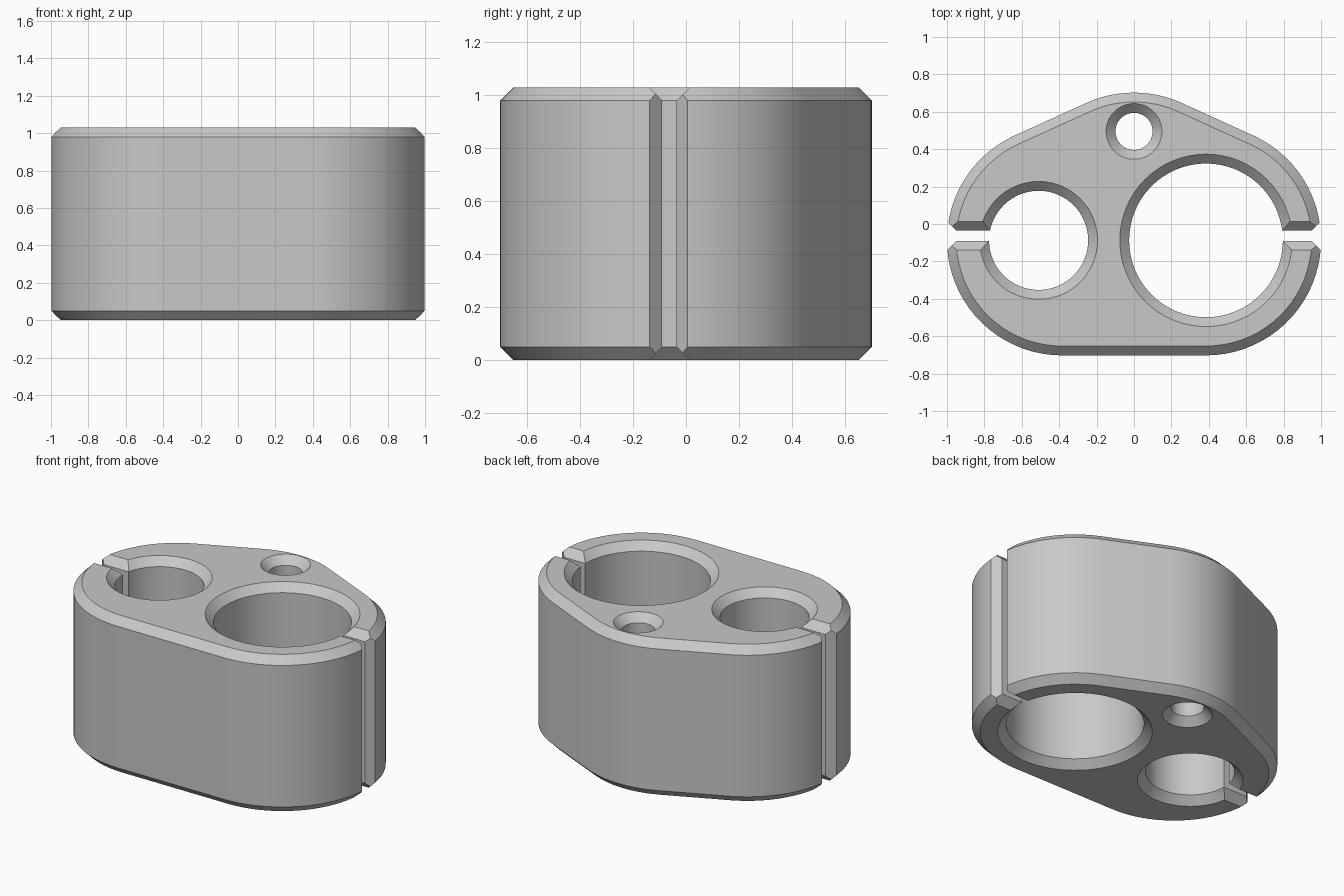
import bpy, bmesh
from math import sin, cos, radians, atan2, pi

H, C, R = 1.03, 0.05, 0.615      # height, chamfer, outer corner radius
CX, CY = 0.385, 0.0875           # lobe centres
E = 0.02                         # cutter overshoot

cube = bpy.data.objects.get("Cube")
if cube:
    bpy.data.objects.remove(cube, do_unlink=True)

grey = bpy.data.materials.new("light grey plastic")
grey.use_nodes = True
colour = (0.58, 0.58, 0.58, 1)
grey.diffuse_color = colour
grey.node_tree.nodes["Principled BSDF"].inputs["Base Color"].default_value = colour


def make_object(name, bm):
    bmesh.ops.recalc_face_normals(bm, faces=bm.faces)
    mesh = bpy.data.meshes.new(name)
    bm.to_mesh(mesh)
    bm.free()
    obj = bpy.data.objects.new(name, mesh)
    bpy.context.collection.objects.link(obj)
    return obj


def loft(name, rings):
    """Closed solid through equal-length rings of points."""
    bm = bmesh.new()
    loops = [[bm.verts.new(p) for p in ring] for ring in rings]
    for a, b in zip(loops, loops[1:]):
        for i in range(len(a)):
            j = (i + 1) % len(a)
            bm.faces.new((a[i], a[j], b[j], b[i]))
    bm.faces.new(loops[0])
    bm.faces.new(loops[-1])
    return make_object(name, bm)


def arc(x, y, r, start, end, z, steps):
    return [(x + r * cos(start + (end - start) * i / steps),
             y + r * sin(start + (end - start) * i / steps), z)
            for i in range(steps + 1)]


def outline(r, z):
    """Three equal rounded lobes joined by tangent lines."""
    t = atan2(CX, 2 * CY)        # direction of the sloping flanks
    return (arc(CX, -CY, r, -pi / 2, t, z, 32)
            + arc(0, CY, r, t, pi - t, z, 12)
            + arc(-CX, -CY, r, pi - t, pi * 1.5, z, 32))


def hole_cutter(x, y, r):
    profile = [(r + C + E, -E), (r, C), (r, H - C), (r + C + E, H + E)]
    return loft("hole_cutter",
                [arc(x, y, rad, 0, 2 * pi * 63 / 64, z, 63) for rad, z in profile])


def slot_cutter(side):
    """Slot flared at the top, the bottom and the outer wall."""
    half, mid, x0 = 0.027, -0.063, 0.6
    bm = bmesh.new()
    walls = []
    for s in (-1, 1):
        def ring(x, low, high, w):
            return [bm.verts.new((side * px, mid + s * w, pz)) for px, pz in
                    ((x0, low), (x, low), (x, high), (x0, high))]
        inner = ring(1 - C, C, H - C, half)
        outer = ring(1 + E, -E, H + E, half + C + E)
        bm.faces.new(inner)
        for i in range(3):
            bm.faces.new((inner[i], inner[i + 1], outer[i + 1], outer[i]))
        walls.append((inner, outer))
    (ia, oa), (ib, ob) = walls
    for i in range(3):
        bm.faces.new((oa[i], oa[i + 1], ob[i + 1], ob[i]))
    # inner end, inside the open hole
    bm.faces.new((oa[0], ia[0], ib[0], ob[0]))
    bm.faces.new((ia[0], ia[3], ib[3], ib[0]))
    bm.faces.new((ia[3], oa[3], ob[3], ib[3]))
    return make_object("slot_cutter", bm)


# chamfered body
body = loft("clip_body", [outline(R - C, 0), outline(R, C),
                          outline(R, H - C), outline(R - C, H)])
body.data.materials.append(grey)
bpy.context.view_layer.objects.active = body
body.select_set(True)

# two clip bores, the screw hole and the side slots
cutters = [hole_cutter(-0.51, -CY, 0.265), hole_cutter(CX, -CY, 0.411),
           hole_cutter(0, 0.495, 0.099), slot_cutter(-1), slot_cutter(1)]
for cutter in cutters:
    cutter.hide_render = True
    cutter.data.materials.append(grey)
    mod = body.modifiers.new("cut", "BOOLEAN")
    mod.operation = "DIFFERENCE"
    mod.solver = "EXACT"
    mod.object = cutter
    bpy.ops.object.modifier_apply(modifier=mod.name)
    bpy.data.objects.remove(cutter, do_unlink=True)

bpy.ops.object.shade_smooth_by_angle(angle=radians(25))
